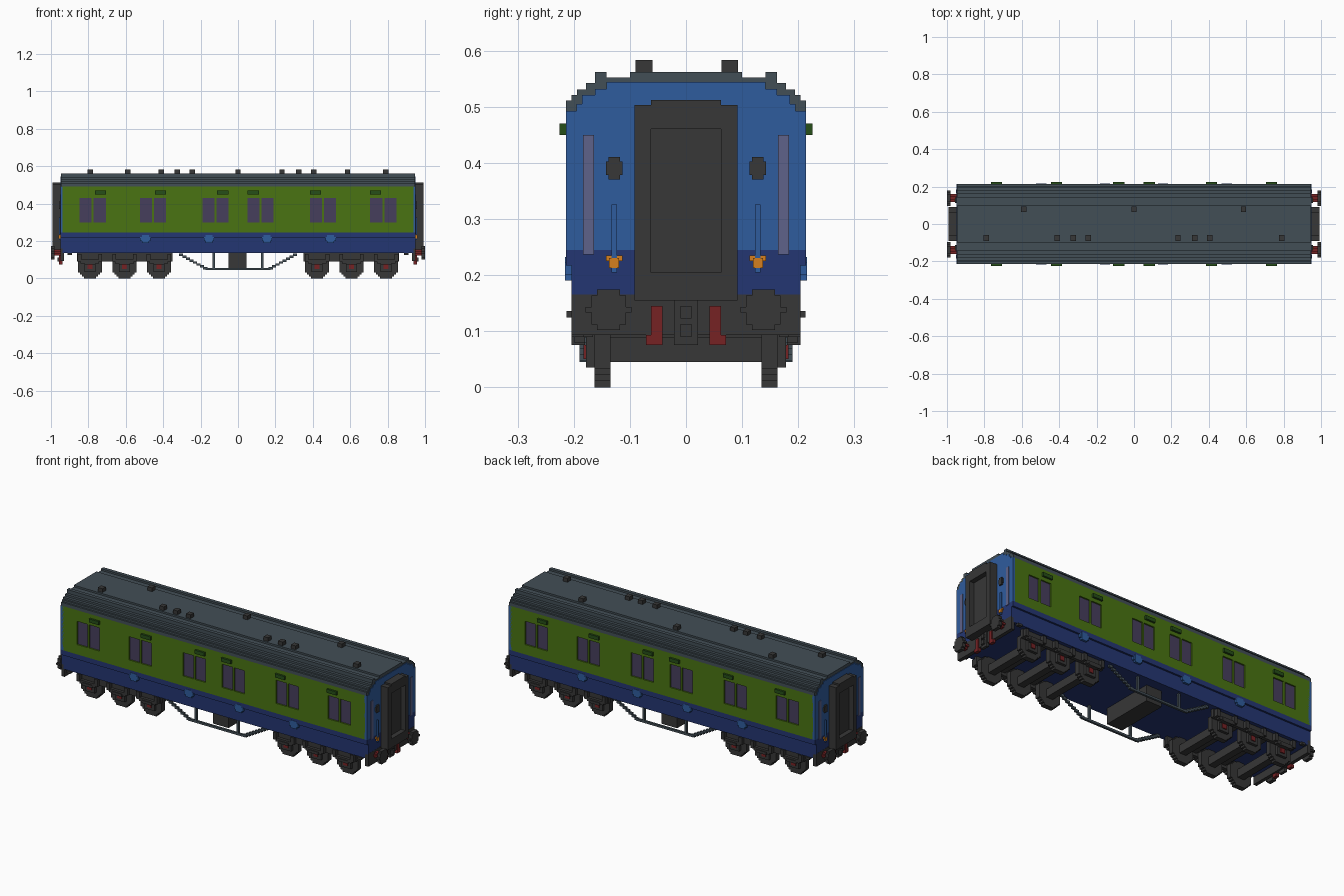
import bpy, bmesh, math

cube = bpy.data.objects.get("Cube")
if cube:
    bpy.data.objects.remove(cube, do_unlink=True)


def material(name, r, g, b):
    lin = [((c / 255 + 0.055) / 1.055) ** 2.4 for c in (r, g, b)] + [1.0]
    m = bpy.data.materials.new(name)
    m.use_nodes = True
    m.diffuse_color = lin
    m.node_tree.nodes["Principled BSDF"].inputs["Base Color"].default_value = lin
    return m


GREEN = material("green", 74, 116, 18)
DARK_GREEN = material("dark green", 38, 78, 24)
NAVY = material("dark blue", 36, 54, 114)
BLUE = material("light blue", 47, 92, 158)
SLATE = material("slate grey", 66, 78, 86)
BLACK = material("charcoal", 55, 55, 55)
GLASS = material("purple glass", 70, 62, 92)
LILAC = material("pale lilac", 94, 98, 138)
RED = material("red", 118, 34, 36)
ORANGE = material("orange", 214, 128, 30)


def prism(pts, axis, a, b):
    """Outline extruded from a to b; pts are the other two coordinates in order."""
    def at(p, d):
        c = list(p)
        c.insert(axis, d)
        return c
    return [at(p, a) for p in pts], [at(p, b) for p in pts]


def box(x0, x1, y0, y1, z0, z1):
    return prism([(x0, z0), (x1, z0), (x1, z1), (x0, z1)], 1, y0, y1)


def part(name, mat, solids):
    """One object made of extruded solids."""
    bm = bmesh.new()
    for low, high in solids:
        va = [bm.verts.new(c) for c in low]
        vb = [bm.verts.new(c) for c in high]
        bm.faces.new(va)
        bm.faces.new(vb[::-1])
        n = len(va)
        for i in range(n):
            bm.faces.new((va[i], vb[i], vb[(i + 1) % n], va[(i + 1) % n]))
    bmesh.ops.recalc_face_normals(bm, faces=bm.faces)
    me = bpy.data.meshes.new(name)
    bm.to_mesh(me)
    bm.free()
    me.materials.append(mat)
    ob = bpy.data.objects.new(name, me)
    bpy.context.scene.collection.objects.link(ob)
    return ob


def stepped_circle(u, v, r, rows):
    """Blocky disc outline with stair-stepped edge."""
    h = 2 * r / rows
    right = []
    for k in range(rows):
        z = -r + k * h
        w = math.sqrt(max(r * r - (z + h / 2) ** 2, 0))
        w = max(round(w / h), 1) * h
        right += [(w, z), (w, z + h)]
    left = [(-w, z) for w, z in reversed(right)]
    return [(u + a, v + b) for a, b in right + left]


def mirrored(half):
    return half + [(-y, z) for y, z in reversed(half)]


def sbox(s, x0, x1, *rest):
    """Box on either end of the coach."""
    return box(min(s * x0, s * x1), max(s * x0, s * x1), *rest)


def ybox(x0, x1, t, y0, y1, z0, z1):
    """Box on either side of the coach."""
    return box(x0, x1, min(t * y0, t * y1), max(t * y0, t * y1), z0, z1)


ENDS = (-1, 1)
SIDES = (-1, 1)
L = 0.937

# Lower body and waist band
part("lower_body", NAVY, [box(-L, L, -0.204, 0.204, 0.135, 0.245),
                          box(-L, L, -0.214, 0.214, 0.217, 0.245)])
part("window_glass", GLASS, [box(-L, L, -0.206, 0.206, 0.245, 0.492)])

# Green sides, open at the paired windows
edges = [-L]
for c in (-0.777, -0.455, -0.12, 0.12, 0.455, 0.777):
    edges += [c - 0.07, c - 0.005, c + 0.005, c + 0.07]
edges.append(L)
green = []
for t in SIDES:
    green += [ybox(-L, L, t, 0.203, 0.214, 0.245, 0.30),
              ybox(-L, L, t, 0.203, 0.214, 0.43, 0.492)]
    green += [ybox(edges[i], edges[i + 1], t, 0.203, 0.214, 0.30, 0.43)
              for i in range(0, len(edges), 2)]
part("side_panels", GREEN, green)

# Plates above the windows and medallions on the lower body
part("window_plates", DARK_GREEN,
     [ybox(s * c - 0.03, s * c + 0.03, t, 0.21, 0.225, 0.45, 0.47)
      for t in SIDES for s in ENDS for c in (0.735, 0.415, 0.082)])
medals = []
for t in SIDES:
    for c in (-0.495, -0.155, 0.155, 0.495):
        medals += [ybox(c - 0.018, c + 0.018, t, 0.2, 0.216, 0.19, 0.232),
                   ybox(c - 0.028, c + 0.028, t, 0.2, 0.2155, 0.2, 0.222)]
part("side_medallions", BLUE, medals)

# Stepped roof
roof_half = [(0.214, 0.49), (0.214, 0.511), (0.204, 0.511), (0.204, 0.521),
             (0.194, 0.521), (0.194, 0.531), (0.178, 0.531), (0.178, 0.542),
             (0.162, 0.542), (0.162, 0.562), (0.142, 0.562), (0.142, 0.552),
             (0.10, 0.552), (0.10, 0.562)]
part("roof", SLATE, [prism(mirrored(roof_half), 0, -0.946, 0.946)])
vents = [(x, 0.078) for x in (-0.59, 0, 0.585)]
vents += [(x, -0.075) for x in (-0.79, -0.41, -0.325, -0.245, 0.235, 0.325, 0.405, 0.79)]
part("roof_vents", BLACK, [box(x - 0.014, x + 0.014, y - 0.015, y + 0.015, 0.55, 0.583)
                           for x, y in vents])

# End walls
end_half = [(0.214, 0.245), (0.214, 0.492), (0.195, 0.492), (0.195, 0.505),
            (0.185, 0.505), (0.185, 0.521), (0.162, 0.521), (0.162, 0.532),
            (0.142, 0.532), (0.142, 0.544)]
part("end_walls", BLUE, [prism(mirrored(end_half), 0, s * 0.93, s * 0.949) for s in ENDS])
low_half = [(0.204, 0.16), (0.204, 0.217), (0.214, 0.217), (0.214, 0.245)]
part("end_wall_bases", NAVY, [prism(mirrored(low_half), 0, s * 0.93, s * 0.949) for s in ENDS])
part("headstocks", BLACK, [sbox(s, 0.93, 0.95, -0.204, 0.204, 0.093, 0.165) for s in ENDS])

# Fittings on the end walls
strips, rails, lamps, cocks = [], [], [], []
for s in ENDS:
    for t in SIDES:
        def fit(x1, y0, y1, z0, z1):
            return ybox(min(s * 0.94, s * x1), max(s * 0.94, s * x1), t, y0, y1, z0, z1)
        strips.append(fit(0.952, 0.164, 0.184, 0.237, 0.45))
        rails.append(fit(0.958, 0.123, 0.133, 0.205, 0.326))
        lamps += [fit(0.957, 0.118, 0.138, 0.37, 0.41), fit(0.956, 0.113, 0.143, 0.378, 0.402)]
        cocks += [fit(0.956, 0.113, 0.143, 0.225, 0.235), fit(0.960, 0.119, 0.137, 0.213, 0.23)]
part("end_windows", LILAC, strips)
part("end_handrails", BLUE, rails)
part("end_lamps", BLACK, lamps)
part("end_taps", ORANGE, cocks)

# Gangway connections with recessed doors
gang = []
for s in ENDS:
    gang += [sbox(s, 0.94, 0.965, -0.064, 0.064, 0.2, 0.465),
             sbox(s, 0.94, 0.992, -0.092, 0.092, 0.155, 0.205),
             sbox(s, 0.94, 0.992, -0.092, 0.092, 0.46, 0.503),
             sbox(s, 0.94, 0.992, -0.062, 0.062, 0.50, 0.512)]
    gang += [sbox(s, 0.94, 0.992, min(t * 0.062, t * 0.092), max(t * 0.062, t * 0.092), 0.2, 0.465)
             for t in SIDES]
part("gangways", BLACK, gang)

# Buffers, coupling and brake pipes
heads, shanks, pipes = [], [], []
for s in ENDS:
    for t in SIDES:
        heads.append(prism(stepped_circle(t * 0.138, 0.138, 0.036, 7), 0, s * 0.98, s))
        shanks.append(prism(stepped_circle(t * 0.138, 0.138, 0.016, 3), 0, s * 0.945, s * 0.985))
        xs = sorted((s * 0.938, s * 0.956))
        pipes += [ybox(*xs, t, 0.042, 0.062, 0.075, 0.145), ybox(*xs, t, 0.05, 0.071, 0.075, 0.093)]
part("buffer_heads", BLACK, heads)
part("buffer_shanks", RED, shanks)
part("brake_pipes", RED, pipes)
hooks = []
for s in ENDS:
    hooks += [sbox(s, 0.94, 0.955, -0.021, 0.021, 0.075, 0.155),
              sbox(s, 0.95, 0.965, -0.01, 0.01, 0.123, 0.145),
              sbox(s, 0.95, 0.965, -0.01, 0.01, 0.09, 0.113)]
part("couplings", BLACK, hooks)

# Six-wheel bogies
wheels, axles, frames, caps = [], [], [], []
for s in ENDS:
    x0, x1 = sorted((s * 0.35, s * 0.86))
    for t in SIDES:
        frames.append(ybox(x0, x1, t, 0.166, 0.184, 0.09, 0.136))
    frames += [box(s * c - 0.02, s * c + 0.02, -0.166, 0.166, 0.105, 0.136) for c in (0.515, 0.7)]
    for c in (0.423, 0.607, 0.792):
        x = s * c
        axles.append(box(x - 0.02, x + 0.02, -0.14, 0.14, 0.045, 0.09))
        for t in SIDES:
            y0, y1 = sorted((t * 0.135, t * 0.163))
            wheels.append(prism(stepped_circle(x, 0.07, 0.07, 13), 1, y0, y1))
            frames += [ybox(x - 0.03, x + 0.03, t, 0.16, 0.178, 0.035, 0.1),
                       ybox(x - 0.05, x + 0.05, t, 0.18, 0.2, 0.08, 0.1),
                       ybox(x - 0.03, x + 0.03, t, 0.18, 0.204, 0.075, 0.09),
                       ybox(x - 0.065, x - 0.045, t, 0.18, 0.204, 0.09, 0.13),
                       ybox(x + 0.045, x + 0.065, t, 0.18, 0.204, 0.09, 0.13)]
            caps.append(ybox(x - 0.013, x + 0.013, t, 0.17, 0.183, 0.05, 0.075))
part("wheels", BLACK, wheels)
part("axles", BLACK, axles)
part("bogie_frames", BLACK, frames)
part("axle_caps", RED, caps)

# Underframe trusses with stair-stepped ends, and battery box
truss = []
for t in SIDES:
    truss.append(ybox(-0.175, 0.175, t, 0.178, 0.19, 0.045, 0.057))
    for s in ENDS:
        for k in range(8):
            x = s * (0.175 + k * 0.0185)
            z = 0.047 + k * 0.0105
            truss.append(ybox(x - 0.011, x + 0.011, t, 0.178, 0.19, z, z + 0.013))
        truss.append(ybox(s * 0.13 - 0.006, s * 0.13 + 0.006, t, 0.178, 0.19, 0.05, 0.137))
part("underframe_trusses", SLATE, truss)
part("battery_box", BLACK, [box(-0.05, 0.046, -0.15, 0.15, 0.047, 0.137)])
part("side_steps", BLACK, [ybox(s * 0.9 - 0.012, s * 0.9 + 0.012, t, 0.195, 0.213, 0.124, 0.136)
                           for s in ENDS for t in SIDES])
